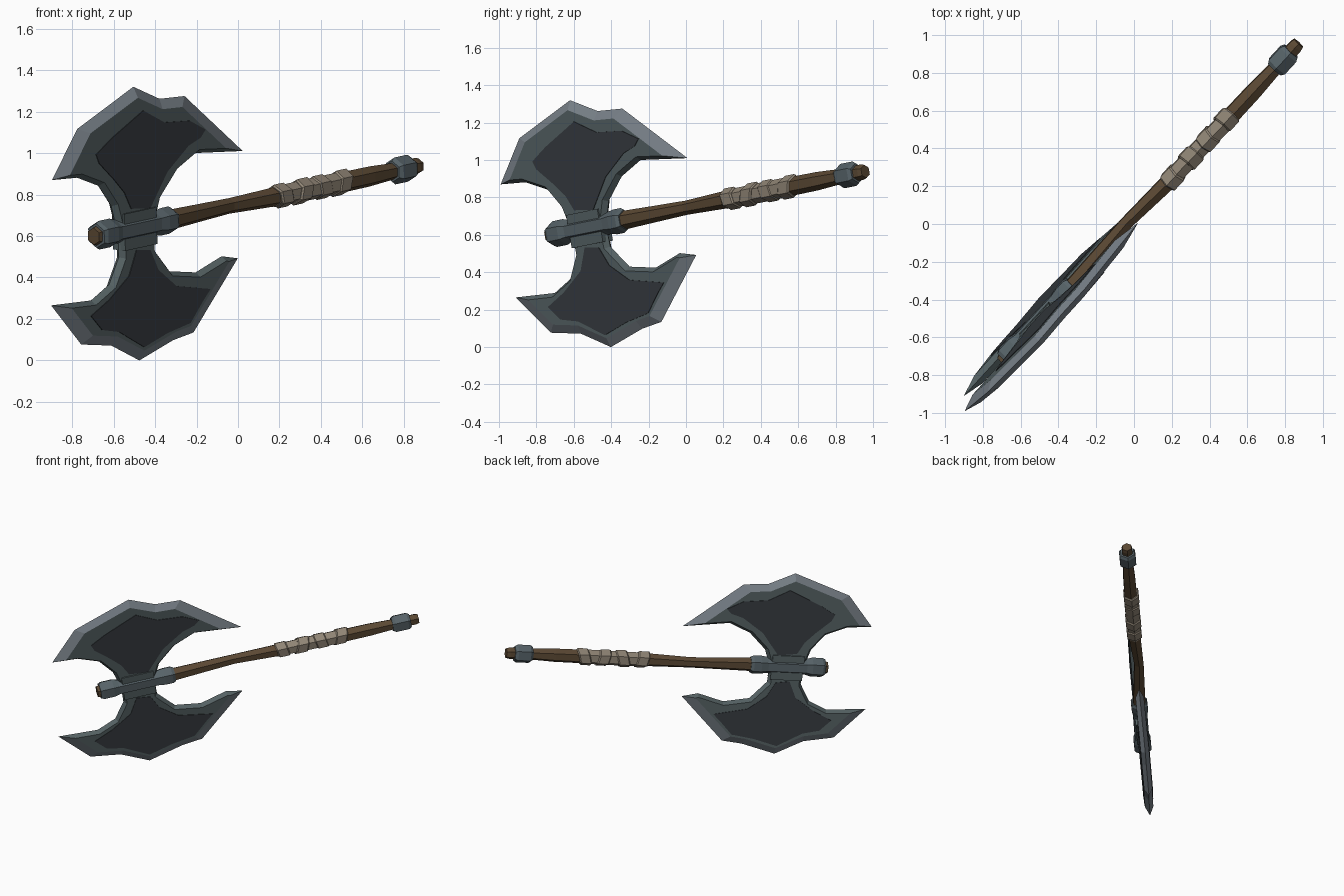
import bpy, bmesh, math
from mathutils import Vector, Matrix

if "Cube" in bpy.data.objects:
    bpy.data.objects.remove(bpy.data.objects["Cube"])

# Tilted frame of the axe: local x runs along the handle, local z up the blades
U = Vector((0.672, 0.724, 0.146)).normalized()
V = Vector((-0.029, -0.171, 0.984))
V = (V - U * V.dot(U)).normalized()
W = U.cross(V)
FRAME = Matrix.Translation((-0.485, -0.505, 0.66)) @ Matrix((U, -W, V)).transposed().to_4x4()


def material(name, rgb):
    m = bpy.data.materials.new(name)
    m.diffuse_color = (*rgb, 1)
    m.use_nodes = True
    m.node_tree.nodes["Principled BSDF"].inputs["Base Color"].default_value = m.diffuse_color
    return m


EDGE = material("sharpened steel", (0.19, 0.22, 0.25))
STEEL = material("dull steel", (0.09, 0.12, 0.125))
SOCKET = material("blue steel", (0.095, 0.125, 0.14))
INSET = material("blackened iron", (0.038, 0.044, 0.051))
WOOD = material("brown wood", (0.105, 0.066, 0.034))
WRAP = material("leather wrap", (0.28, 0.235, 0.18))


def finish(name, bm, mats):
    bmesh.ops.recalc_face_normals(bm, faces=bm.faces)
    bm.transform(FRAME)
    mesh = bpy.data.meshes.new(name)
    bm.to_mesh(mesh)
    bm.free()
    for m in mats:
        mesh.materials.append(m)
    ob = bpy.data.objects.new(name, mesh)
    bpy.context.collection.objects.link(ob)
    return ob


def tube(name, rows, mat, sides=6, tilt=0.0):
    """Faceted tube along local x; rows are (x, radius, sideways shift)."""
    bm = bmesh.new()
    rings = []
    for x, r, y in rows:
        ring = []
        for i in range(sides):
            t = math.tau * (i + 0.5) / sides
            z = r * math.sin(t)
            ring.append(bm.verts.new((x + tilt * z, y + r * math.cos(t), z - 0.016)))
        rings.append(ring)
    for p, q in zip(rings, rings[1:]):
        for i in range(sides):
            j = (i + 1) % sides
            bm.faces.new((p[i], p[j], q[j], q[i]))
    bm.faces.new(rings[0])
    bm.faces.new(rings[-1])
    return finish(name, bm, [mat])


def inset_outline(pts, dist):
    """Move every edge of a polygon inward by its own distance."""
    n = len(pts)
    p = [Vector(c) for c in pts]
    area = sum(p[i].cross(p[(i + 1) % n]) for i in range(n))
    s = 1 if area > 0 else -1
    lines = []
    for i in range(n):
        d = (p[(i + 1) % n] - p[i]).normalized()
        lines.append((p[i] + s * dist[i] * Vector((-d.y, d.x)), d))
    out = []
    for i in range(n):
        (a, d), (b, e) = lines[i - 1], lines[i]
        c = d.cross(e)
        out.append(b if abs(c) < 1e-4 else a + d * ((b - a).cross(e) / c))
    return out


def blade(name, pts, cuts):
    """Plate bevelled on both sides; the first `cuts` edges are sharpened."""
    n = len(pts)
    dist = [(0.065 if i in (0, cuts - 1) else 0.047) if i < cuts else 0.02 for i in range(n)]
    inner = inset_outline(pts, dist)
    bm = bmesh.new()
    mid = [bm.verts.new((x, 0, z)) for x, z in pts]
    for y in (-0.03, 0.03):
        side = [bm.verts.new((x, y, z)) for x, z in inner]
        for i in range(n):
            j = (i + 1) % n
            f = bm.faces.new((mid[i], mid[j], side[j], side[i]))
            f.material_index = 0 if i < cuts else 1
        bm.faces.new(side).material_index = 1
    return finish(name, bm, [EDGE, STEEL])


def plates(name, pts):
    """Thin dark panels on both faces of a blade."""
    bm = bmesh.new()
    for s in (-1, 1):
        lo = [bm.verts.new((x, s * 0.027, z)) for x, z in pts]
        hi = [bm.verts.new((x, s * 0.034, z)) for x, z in pts]
        bm.faces.new(lo)
        bm.faces.new(hi)
        for i in range(len(pts)):
            j = (i + 1) % len(pts)
            bm.faces.new((lo[i], lo[j], hi[j], hi[i]))
    return finish(name, bm, [INSET])


# Upper blade
blade("upper_blade", [
    (-.599, .302), (-.409, .524), (0, .67), (.183, .584), (.362, .571), (.765, .242),
    (.429, .282), (.274, .216), (.15, .10), (.11, .0), (-.15, .0), (-.183, .112),
    (-.27, .225), (-.42, .287)], 5)
plates("upper_blade_panel", [
    (-.315, .387), (-.204, .449), (.03, .552), (.178, .472), (.357, .454), (.469, .394),
    (.432, .36), (.345, .334), (.188, .229), (.059, .070), (-.077, .087), (-.122, .173),
    (-.192, .246), (-.295, .341)])

# Lower blade
blade("lower_blade", [
    (-.632, -.307), (-.426, -.529), (-.212, -.566), (-.015, -.668), (.23, -.605),
    (.376, -.589), (.707, -.275), (.592, -.248), (.404, -.299), (.218, -.266),
    (.105, -.139), (.10, 0), (-.14, 0), (-.14, -.145), (-.214, -.266), (-.347, -.325)], 6)
plates("lower_blade_panel", [
    (-.048, -.119), (.051, -.134), (.104, -.239), (.229, -.337), (.471, -.387),
    (.419, -.433), (.321, -.531), (.155, -.556), (-.013, -.6), (-.188, -.5),
    (-.309, -.472), (-.385, -.393), (-.252, -.333), (-.106, -.238)])

# Block joining both blades to the socket
bm = bmesh.new()
bmesh.ops.create_cube(bm, size=1)
bm.transform(Matrix.Translation((-0.02, 0, -0.02)) @ Matrix.Diagonal((0.23, 0.08, 0.18, 1)))
finish("blade_neck", bm, [STEEL])

# Socket with flared ends
tube("head_socket", [
    (-.295, .060, 0), (-.275, .070, 0), (-.20, .070, 0), (-.16, .059, 0), (.12, .059, 0),
    (.17, .067, 0), (.225, .067, 0), (.245, .056, 0)], SOCKET)

# Handle, slightly bowed and tapering at the middle
tube("handle", [
    (-.315, .042, 0), (-.29, .048, 0), (.24, .050, 0), (.45, .044, .010), (.68, .038, .020),
    (.98, .047, .006), (1.5, .050, 0), (1.66, .049, 0), (1.84, .040, 0), (1.99, .042, 0),
    (2.015, .036, 0)], WOOD)

# Grip wrapping: core plus raised slanted bands
tube("grip_core", [(.99, .050, .006), (1.25, .053, .004), (1.48, .053, 0)], WRAP, tilt=0.15)
for k in range(4):
    x = 1.03 + k * 0.14
    r = 0.060 if k % 2 == 0 else 0.062
    tube(f"grip_band_{k + 1}", [
        (x - .042, r - .008, .004), (x - .034, r, .004), (x + .034, r, .004),
        (x + .042, r - .008, .004)], WRAP, tilt=0.3 if k % 2 else -0.2)

# Pommel collar
tube("pommel_collar", [
    (1.825, .052, 0), (1.845, .066, 0), (1.935, .066, 0), (1.955, .054, 0)], SOCKET)
